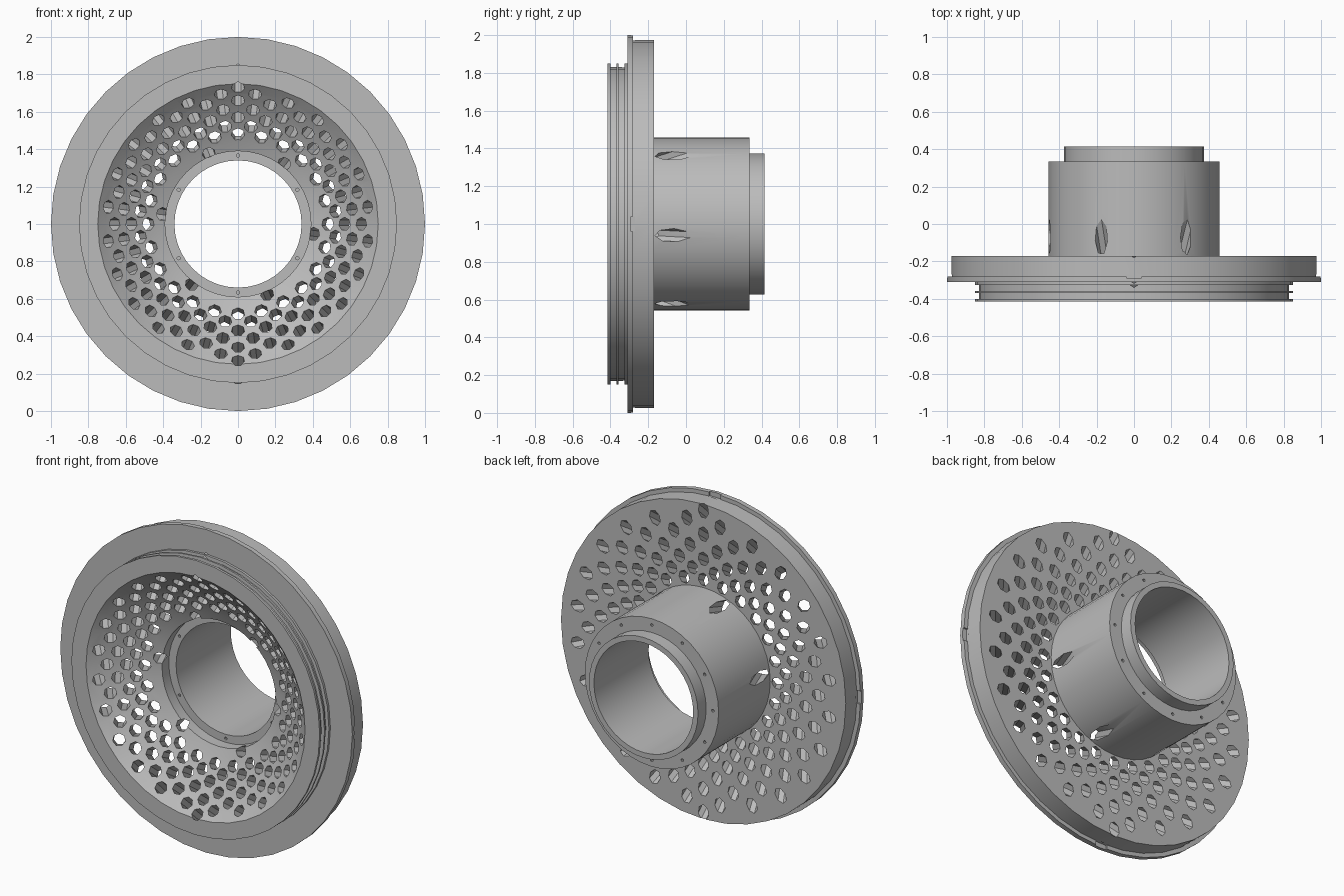
import bpy, bmesh
from math import sin, cos, asin, sqrt, pi, radians
from mathutils import Vector, Matrix

cube = bpy.data.objects.get("Cube")
if cube:
    bpy.data.objects.remove(cube, do_unlink=True)

grey = bpy.data.materials.new("machined grey")
grey.use_nodes = True
grey.diffuse_color = (0.5, 0.5, 0.5, 1)
grey.node_tree.nodes["Principled BSDF"].inputs["Base Color"].default_value = (0.5, 0.5, 0.5, 1)

SEGMENTS = 40
FOCUS = Vector((0, -1.2, 1))   # centre of the spherical dish
DISH = 1.086                   # dish radius
HOLE = 0.036


def make_object(name, bm):
    bmesh.ops.recalc_face_normals(bm, faces=bm.faces)
    mesh = bpy.data.meshes.new(name)
    bm.to_mesh(mesh)
    bm.free()
    mesh.materials.append(grey)
    obj = bpy.data.objects.new(name, mesh)
    bpy.context.collection.objects.link(obj)
    return obj


def lathe(name, profile):
    """Revolve a closed (radius, y) outline around the horizontal axis."""
    bm = bmesh.new()
    rings = []
    for i in range(SEGMENTS):
        a = pi / 2 + 2 * pi * i / SEGMENTS
        rings.append([bm.verts.new((r * cos(a), y, 1 + r * sin(a))) for r, y in profile])
    n = len(profile)
    for i, ring in enumerate(rings):
        following = rings[(i + 1) % SEGMENTS]
        for j in range(n):
            k = (j + 1) % n
            bm.faces.new((ring[j], ring[k], following[k], following[j]))
    return make_object(name, bm)


def rod(bm, start, end, radius, sides):
    """Add a straight drill-shaped prism between two points."""
    axis = end - start
    turn = axis.to_track_quat('Z', 'Y').to_matrix().to_4x4()
    bmesh.ops.create_cone(bm, cap_ends=True, segments=sides, radius1=radius, radius2=radius,
                          depth=axis.length,
                          matrix=Matrix.Translation((start + end) / 2) @ turn)


def cut(obj, name, bm):
    cutter = make_object(name, bm)
    cutter.hide_render = True
    mod = obj.modifiers.new(name, 'BOOLEAN')
    mod.operation = 'DIFFERENCE'
    mod.solver = 'EXACT'
    mod.object = cutter
    bpy.context.view_layer.objects.active = obj
    bpy.ops.object.modifier_apply(modifier=name)
    bpy.data.objects.remove(cutter, do_unlink=True)


# Outline: grooved front ring, stepped flange, hub, rear spigot, bore and front ledge
outline = [(0.75, -0.415)]
for front, back in ((-0.415, -0.4), (-0.368, -0.357), (-0.325, -0.31)):
    outline += [(0.85, front), (0.85, back), (0.83, back), (0.83, back + 0.031)]
outline = outline[:-2]
outline += [(1.0, -0.31), (1.0, -0.28), (0.975, -0.28), (0.975, -0.17),
            (0.458, -0.17), (0.458, 0.335), (0.373, 0.335), (0.373, 0.415),
            (0.34, 0.415), (0.34, -0.12), (0.39, -0.12)]
# Curved dish from the ledge out to the front ring
for i in range(8):
    r = 0.39 + 0.36 * i / 8
    outline.append((r, FOCUS.y + sqrt(DISH ** 2 - r ** 2)))

body = lathe("perforated_flange_hub", outline)

# Holes drilled square to the dish in staggered rings
places = []
for row, r in enumerate((0.70, 0.66, 0.615, 0.57, 0.525, 0.48)):
    shift = 7.5 if row % 2 == 0 else 0
    places += [(r, shift + 15 * i) for i in range(24)]
places += [(0.73, 90), (0.73, 270)]
places += [(0.407, 52.5 + 60 * i) for i in range(6)]   # these break out through the hub wall

drills = bmesh.new()
for r, degrees in places:
    tilt, a = asin(r / DISH), radians(degrees)
    way = Vector((sin(tilt) * cos(a), cos(tilt), sin(tilt) * sin(a)))
    rod(drills, FOCUS + way * (DISH - 0.05), FOCUS + way * 1.55, HOLE, 7)
cut(body, "dish_drills", drills)

# Small bolt holes on the front ledge and the rear hub face
bolts = bmesh.new()
for count, r, start, end in ((6, 0.366, -0.15, -0.06), (12, 0.418, 0.26, 0.36)):
    for i in range(count):
        a = pi / 2 + 2 * pi * i / count
        x, z = r * cos(a), 1 + r * sin(a)
        rod(bolts, Vector((x, start, z)), Vector((x, end, z)), 0.009, 8)
cut(body, "bolt_drills", bolts)

# Four shallow notches in the flange lip
notches = bmesh.new()
for i in range(4):
    spin = Matrix.Translation((0, 0, 1)) @ Matrix.Rotation(i * pi / 2, 4, 'Y')
    place = spin @ Matrix.Translation((0, -0.28, 1.0)) @ Matrix.Diagonal((0.08, 0.02, 0.06, 1))
    bmesh.ops.create_cube(notches, size=1, matrix=place)
cut(body, "notch_cutters", notches)

bpy.ops.object.select_all(action='DESELECT')
body.select_set(True)
bpy.context.view_layer.objects.active = body
bpy.ops.object.shade_smooth_by_angle(angle=radians(25))
